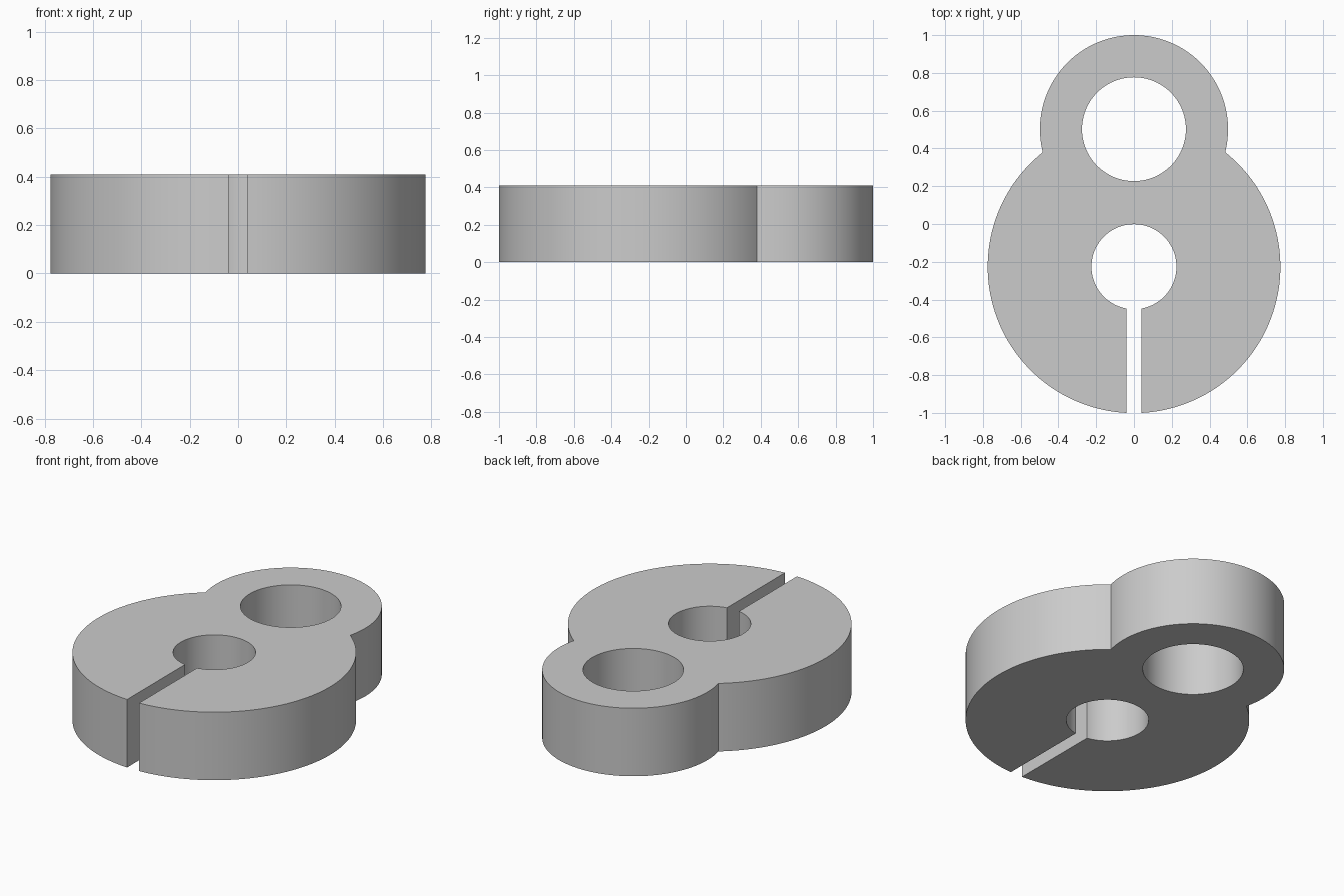
import bpy, bmesh
from math import acos, asin, cos, sin, pi, radians, hypot

if "Cube" in bpy.data.objects:
    bpy.data.objects.remove(bpy.data.objects["Cube"], do_unlink=True)

HEIGHT = 0.41
BODY_Y, BODY_R, BORE_R = -0.226, 0.775, 0.225
EYE_Y, EYE_R, EYE_HOLE_R = 0.502, 0.498, 0.275
SLOT = 0.04  # half width of the clamping slot


def arc(cy, r, start, end, steps):
    """Points on a circle centred on x = 0, from one angle to another."""
    angles = [start + (end - start) * i / steps for i in range(steps + 1)]
    return [(r * cos(a), cy + r * sin(a)) for a in angles]


def add_loop(bm, points):
    verts = [bm.verts.new((x, y, 0)) for x, y in points]
    return [bm.edges.new((v, verts[i - 1])) for i, v in enumerate(verts)]


# Where the two outer circles meet
d = EYE_Y - BODY_Y
meet_y = BODY_Y + (d * d + BODY_R ** 2 - EYE_R ** 2) / (2 * d)
body_meet = asin((meet_y - BODY_Y) / BODY_R)
eye_meet = asin((meet_y - EYE_Y) / EYE_R)
body_slot = asin(SLOT / BODY_R)
bore_slot = asin(SLOT / BORE_R)

# Outline: right body arc, eye arc, left body arc, then slot and bore
outline = arc(BODY_Y, BODY_R, -pi / 2 + body_slot, body_meet, 64)
outline += arc(EYE_Y, EYE_R, eye_meet, pi - eye_meet, 80)[1:]
outline += arc(BODY_Y, BODY_R, pi - body_meet, 1.5 * pi - body_slot, 64)[1:]
outline += arc(BODY_Y, BORE_R, 1.5 * pi - bore_slot, -pi / 2 + bore_slot, 80)
eye_hole = arc(EYE_Y, EYE_HOLE_R, 0, 2 * pi, 80)[:-1]

# Fill the flat profile and extrude it upward
bm = bmesh.new()
edges = add_loop(bm, outline) + add_loop(bm, eye_hole)
bmesh.ops.triangle_fill(bm, use_beauty=True, edges=edges)
result = bmesh.ops.extrude_face_region(bm, geom=bm.faces[:], use_keep_orig=True)
top = [g for g in result["geom"] if isinstance(g, bmesh.types.BMVert)]
bmesh.ops.translate(bm, verts=top, vec=(0, 0, HEIGHT))
bmesh.ops.recalc_face_normals(bm, faces=bm.faces[:])

mesh = bpy.data.meshes.new("clamp_plate")
bm.to_mesh(mesh)
bm.free()
plate = bpy.data.objects.new("clamp_plate", mesh)
bpy.context.collection.objects.link(plate)

# Single grey material
GREY = (0.6, 0.6, 0.6, 1)
mat = bpy.data.materials.new("plain grey")
mat.use_nodes = True
mat.diffuse_color = GREY
mat.node_tree.nodes["Principled BSDF"].inputs["Base Color"].default_value = GREY
mesh.materials.append(mat)

# Smooth walls with crisp rims
bpy.ops.object.select_all(action="DESELECT")
plate.select_set(True)
bpy.context.view_layer.objects.active = plate
bpy.ops.object.shade_smooth_by_angle(angle=radians(30))
